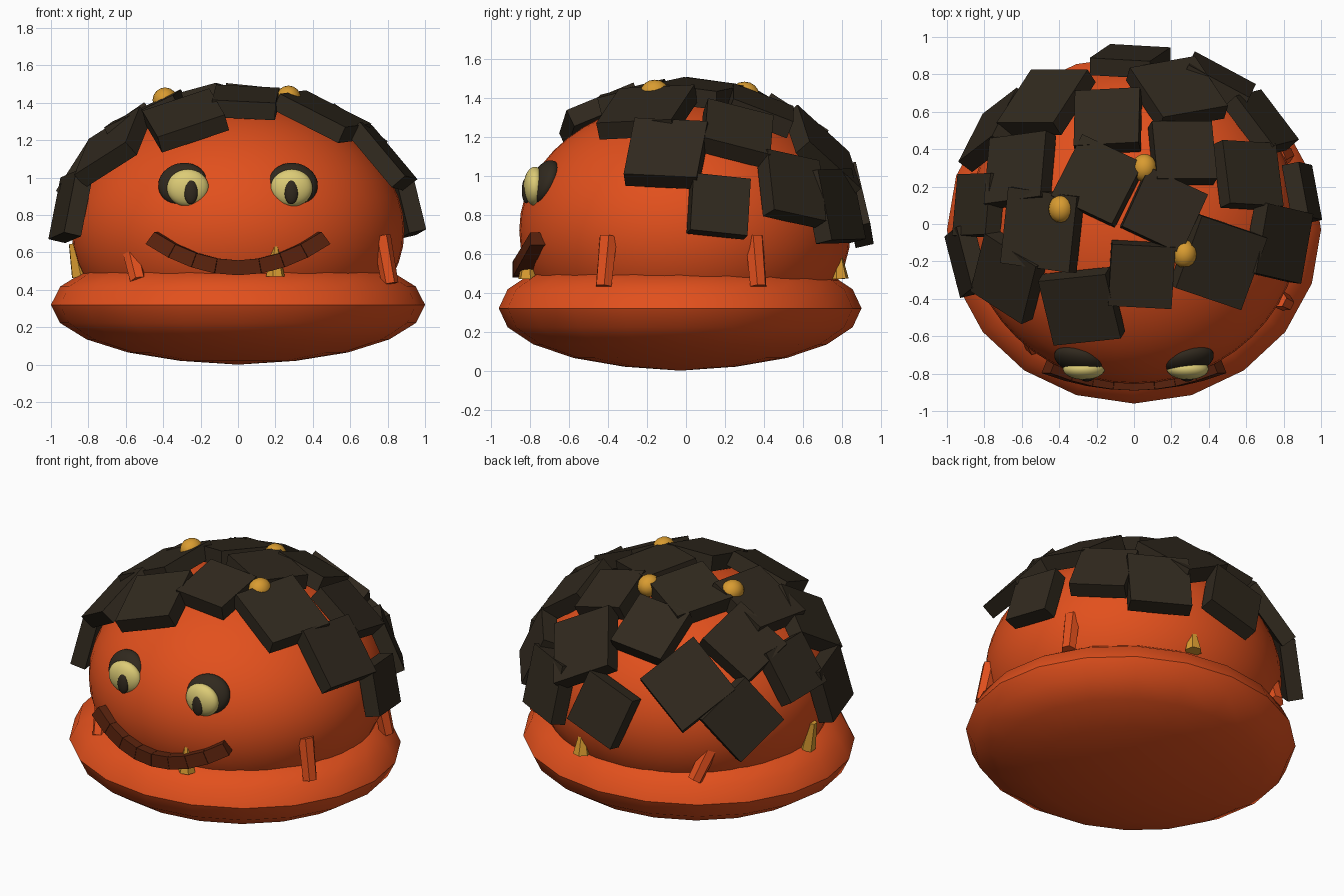
import bpy, bmesh, math
from mathutils import Vector, Matrix

if "Cube" in bpy.data.objects:
    bpy.data.objects.remove(bpy.data.objects["Cube"])


def material(name, rgb):
    m = bpy.data.materials.new(name)
    m.diffuse_color = (*rgb, 1)
    m.use_nodes = True
    m.node_tree.nodes["Principled BSDF"].inputs["Base Color"].default_value = m.diffuse_color
    return m


ORANGE = material("orange", (0.76, 0.080, 0.012))
BROWN = material("dark_brown", (0.030, 0.022, 0.013))
RUST = material("rust_brown", (0.10, 0.016, 0.004))
GOLD = material("gold", (0.69, 0.33, 0.03))
CREAM = material("cream", (0.72, 0.60, 0.18))

CENTRE = Vector((0, -0.005, 0.72))
DOME = Vector((0.89, 0.85, 0.67))


def finish(name, bm, mat, smooth=False):
    bmesh.ops.recalc_face_normals(bm, faces=bm.faces)
    me = bpy.data.meshes.new(name)
    bm.to_mesh(me)
    bm.free()
    me.materials.append(mat)
    for p in me.polygons:
        p.use_smooth = smooth
    ob = bpy.data.objects.new(name, me)
    bpy.context.collection.objects.link(ob)
    return ob


def ellipsoid(name, loc, radii, mat, rot=(0, 0, 0), seg=32, rings=16):
    bm = bmesh.new()
    bmesh.ops.create_uvsphere(bm, u_segments=seg, v_segments=rings, radius=1)
    ob = finish(name, bm, mat, True)
    ob.location, ob.scale, ob.rotation_euler = loc, radii, rot
    return ob


def lathe(name, profile, loc, scale, mat, sides=20):
    """Open surface of revolution; each profile point is (radius, height)."""
    bm = bmesh.new()
    vs = [bm.verts.new((r, 0, z)) for r, z in profile]
    es = [bm.edges.new(p) for p in zip(vs, vs[1:])]
    bmesh.ops.spin(bm, geom=vs + es, axis=(0, 0, 1), cent=(0, 0, 0),
                   steps=sides, angle=math.tau)
    bmesh.ops.remove_doubles(bm, verts=bm.verts, dist=1e-4)
    ob = finish(name, bm, mat, True)
    ob.location, ob.scale = loc, scale
    return ob


def outward(x, y):
    """Point and normal on a shell just outside the dome, above (x, y)."""
    r = DOME + Vector((0.04, 0.04, 0.045))
    u, v = x / r.x, (y - CENTRE.y) / r.y
    k = math.hypot(u, v)
    if k > 0.985:
        u, v = u * 0.985 / k, v * 0.985 / k
    w = math.sqrt(1 - u * u - v * v)
    n = Vector((u / r.x, v / r.y, w / r.z)).normalized()
    return CENTRE + Vector((u * r.x, v * r.y, w * r.z)), n


# Dome body
ellipsoid("dome_body", CENTRE, DOME, ORANGE, seg=48, rings=24)

# Bulging base, upper and lower halves meeting at a crisp rim
for name, sign, last in (("base_upper", 1, 3), ("base_lower", -1, 5)):
    prof = [(math.cos(i * math.pi / 10), sign * 0.315 * math.sin(i * math.pi / 10))
            for i in range(last)]
    prof.append((0, -0.32) if sign < 0 else (0.7, 0.18))
    ob = lathe(name, prof, (0, -0.03, 0.32), (1, 0.93, 1), ORANGE)
    if ob.data.polygons[0].normal.z * sign < 0:
        ob.data.flip_normals()

# Roof tiles: x, y, turn in degrees, size
TILES = [
    (-0.47, 0.65, 0, 0.40), (0.23, 0.70, 10, 0.40), (-0.14, 0.55, 3, 0.35),
    (-0.02, 0.87, -8, 0.34), (-0.61, 0.29, -5, 0.37), (-0.19, 0.23, -27, 0.37),
    (-0.49, -0.03, -6, 0.41), (0.26, 0.38, 0, 0.33), (0.16, 0.07, -25, 0.35),
    (0.61, 0.26, 7, 0.35), (0.45, -0.20, -20, 0.41), (0.04, -0.27, -3, 0.34),
    (-0.28, -0.44, 6, 0.38), (-0.67, -0.28, -14, 0.37), (-0.83, 0.10, -5, 0.33),
    (-0.92, -0.20, 16, 0.34), (-0.77, 0.52, 22, 0.36), (0.48, 0.81, -28, 0.37),
    (0.68, 0.54, -54, 0.34), (0.77, -0.10, -10, 0.38), (0.91, 0.17, 9, 0.30)]
for i, (x, y, turn, size) in enumerate(TILES):
    p, n = outward(x, y)
    c, s = math.cos(math.radians(turn)), math.sin(math.radians(turn))
    a = min((Vector((c, s, 0)), Vector((-s, c, 0))), key=lambda v: abs(v.dot(n)))
    a.z = -a.dot(n) / max(n.z, 0.5)
    a = (a - n * a.dot(n)).normalized()
    b = n.cross(a)
    bm = bmesh.new()
    bmesh.ops.create_cube(bm, size=1)
    ob = finish(f"roof_tile_{i + 1}", bm, BROWN)
    rot = Matrix((a, b, n)).transposed().to_4x4()
    ob.matrix_world = Matrix.Translation(p) @ rot @ Matrix.Diagonal((size, size, 0.095, 1))

# Gold studs on the roof
for i, loc in enumerate([(-0.39, 0.08, 1.415), (0.27, -0.16, 1.425), (0.055, 0.30, 1.415)]):
    ellipsoid(f"roof_stud_{i + 1}", loc, (0.067, 0.075, 0.067), GOLD, seg=16, rings=8)

# Eyes: dark socket, cream eyeball and pupil
for name, s, ex, px in (("left", -1, -0.268, -0.252), ("right", 1, 0.287, 0.285)):
    ellipsoid(name + "_eye_socket", (s * 0.295, -0.725, 0.965), (0.135, 0.065, 0.12),
              BROWN, (math.radians(-22), 0, s * math.radians(14)))
    ellipsoid(name + "_eyeball", (ex, -0.775, 0.945), (0.112, 0.057, 0.10), CREAM)
    ellipsoid(name + "_pupil", (px, -0.82, 0.923), (0.037, 0.022, 0.065), BROWN)

# Smiling mouth: a row of blocks following a curve around the dome
bm = bmesh.new()


def mouth_section(t):
    mid = Vector((0.455 * t, -0.845 + 0.09 * t * t, 0.518 + 0.16 * t * t))
    up = Vector((-0.34 * t, 0, 0.46)).normalized() * 0.04
    out = Vector((0.022 * t, -0.055, 0)).normalized() * 0.045
    return [bm.verts.new(mid + a * up + b * out)
            for a, b in ((1, 1), (1, -1), (-1, -1), (-1, 1))]


for i in range(8):
    r, q = mouth_section(i / 4 - 0.998), mouth_section(i / 4 - 0.752)
    for k in range(4):
        bm.faces.new((r[k], r[k - 1], q[k - 1], q[k]))
    bm.faces.new(r)
    bm.faces.new(q)
finish("mouth", bm, RUST)


def spike(name, x, y, z0, z1, w0, w1, lean, mat, roll=0):
    """Tapered post set against the foot of the dome."""
    bm = bmesh.new()
    bmesh.ops.create_cone(bm, segments=6, radius1=w0, radius2=w1, depth=z1 - z0, cap_ends=True)
    ob = finish(name, bm, mat)
    az = math.atan2(y, x)
    ob.matrix_world = (Matrix.Translation((x, y, (z0 + z1) / 2)) @ Matrix.Rotation(az, 4, 'Z')
                       @ Matrix.Rotation(roll, 4, 'X') @ Matrix.Rotation(-lean, 4, 'Y'))


# Orange fins around the foot of the dome
for i, (x, y, roll) in enumerate([(0.79, -0.41, 0), (0.79, 0.36, 0), (-0.56, -0.60, 0.5),
                                  (-0.56, 0.61, -0.5)]):
    spike(f"orange_fin_{i + 1}", x, y, 0.43, 0.69, 0.045, 0.05, 0.2, ORANGE, roll)

# Gold spikes around the foot of the dome
for i, (x, y, top, lean) in enumerate([(0.20, -0.81, 0.012, 0), (-0.86, -0.04, 0.03, -0.2),
                                       (0.20, 0.78, 0.008, 0.05)]):
    spike(f"gold_spike_{i + 1}", x, y, 0.47, 0.65, 0.052, top, lean, GOLD)
